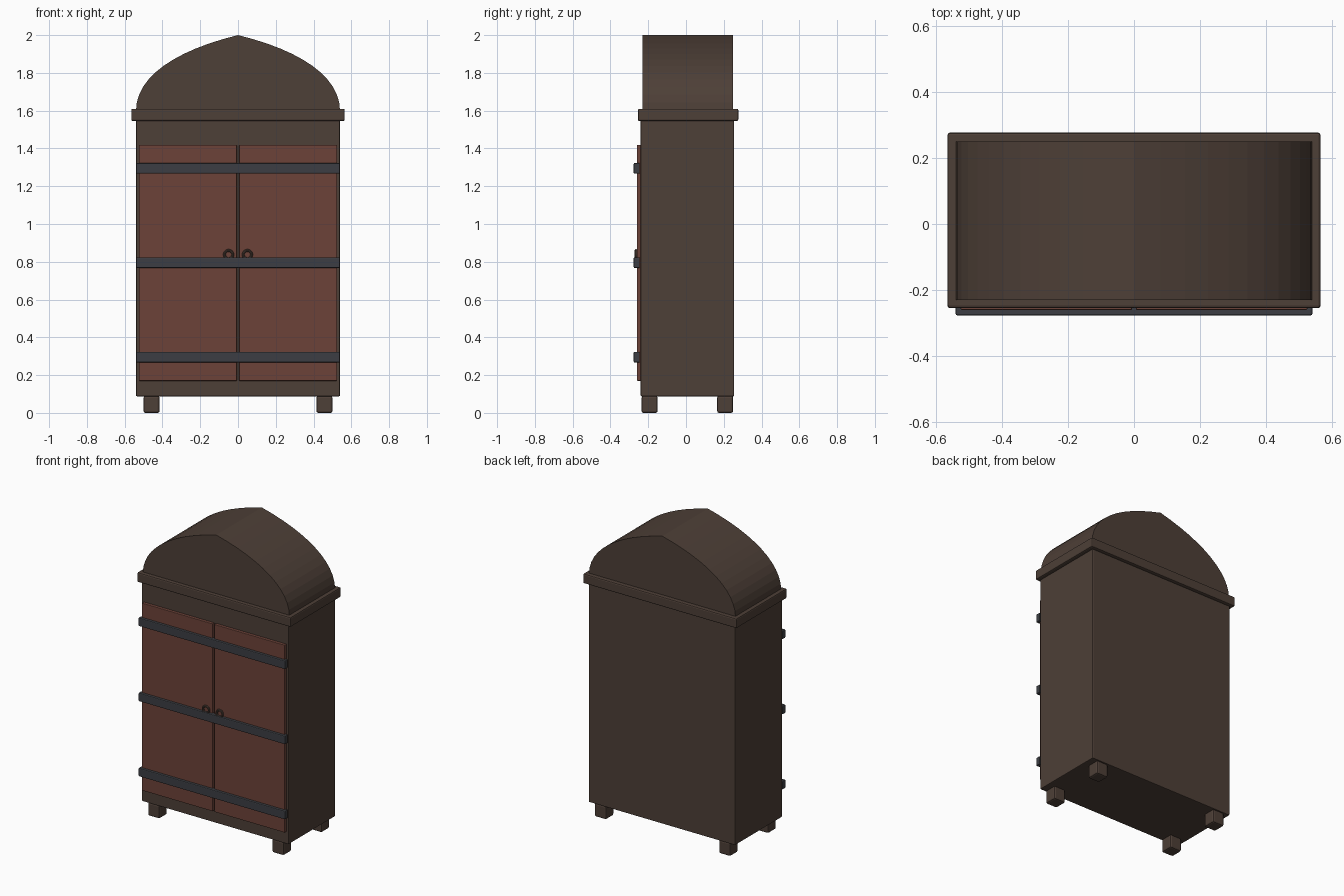
import bpy, bmesh, math
from mathutils import Vector

if "Cube" in bpy.data.objects:
    bpy.data.objects.remove(bpy.data.objects["Cube"])


def material(name, rgb):
    m = bpy.data.materials.new(name)
    m.diffuse_color = (*rgb, 1)
    m.use_nodes = True
    m.node_tree.nodes["Principled BSDF"].inputs["Base Color"].default_value = m.diffuse_color
    return m


WOOD = material("dark_wood", (0.075, 0.05, 0.038))
DOOR = material("red_wood", (0.15, 0.055, 0.04))
IRON = material("iron", (0.045, 0.048, 0.056))


def finish(name, bm, mat, bevel=0.0):
    bmesh.ops.recalc_face_normals(bm, faces=bm.faces)
    me = bpy.data.meshes.new(name)
    bm.to_mesh(me)
    bm.free()
    me.materials.append(mat)
    ob = bpy.data.objects.new(name, me)
    bpy.context.collection.objects.link(ob)
    if bevel:
        mod = ob.modifiers.new("bevel", "BEVEL")
        mod.width, mod.segments = bevel, 2
        mod.limit_method = "ANGLE"
        mod.angle_limit = math.radians(50)
    return ob


def box(name, x, y, z, mat, bevel=0.005):
    bm = bmesh.new()
    bmesh.ops.create_cube(bm, size=1)
    for v in bm.verts:
        v.co = Vector([(a + b) / 2 + c * (b - a) for c, (a, b) in zip(v.co, (x, y, z))])
    return finish(name, bm, mat, bevel)


# Carcass and cornice
box("cabinet_body", (-0.54, 0.54), (-0.24, 0.255), (0.088, 1.548), WOOD)
box("cornice", (-0.565, 0.565), (-0.255, 0.277), (1.545, 1.61), WOOD, 0.008)

# Pointed arch top: curved half profile, mirrored and extruded in depth
P = [Vector(p) for p in ((0.54, 1.60), (0.54, 1.78), (0.33, 1.92), (0.0, 2.0))]
N = 12
half = []
for i in range(N + 1):
    t = i / N
    half.append(P[0] * (1 - t) ** 3 + P[1] * 3 * t * (1 - t) ** 2
                + P[2] * 3 * t * t * (1 - t) + P[3] * t ** 3)
outline = half + [Vector((-p.x, p.y)) for p in reversed(half[:-1])]
bm = bmesh.new()
face = bm.faces.new([bm.verts.new((p.x, -0.23, p.y)) for p in outline])
ext = bmesh.ops.extrude_face_region(bm, geom=[face])
bmesh.ops.translate(bm, vec=(0, 0.48, 0),
                    verts=[g for g in ext["geom"] if isinstance(g, bmesh.types.BMVert)])
finish("arched_top", bm, WOOD)

for side, s in (("left", -1), ("right", 1)):
    # Doors
    box(f"{side}_door", sorted((s * 0.006, s * 0.525)), (-0.26, -0.235),
        (0.17, 1.418), DOOR, 0.003)
    # Ring handles
    bpy.ops.mesh.primitive_torus_add(location=(s * 0.05, -0.265, 0.838),
                                     rotation=(math.pi / 2, 0, 0),
                                     major_radius=0.022, minor_radius=0.007,
                                     major_segments=20, minor_segments=8)
    ring = bpy.context.object
    ring.name = f"{side}_ring_handle"
    ring.data.materials.append(WOOD)
    bpy.ops.object.shade_smooth_by_angle()
    # Feet
    for end, y in (("front", (-0.235, -0.15)), ("back", (0.165, 0.25))):
        box(f"{side}_{end}_foot", sorted((s * 0.415, s * 0.5)), y, (0, 0.09), WOOD, 0.01)

# Iron straps across the doors
for name, z in (("lower", 0.295), ("middle", 0.795), ("upper", 1.295)):
    box(f"{name}_strap", (-0.54, 0.54), (-0.277, -0.245), (z - 0.028, z + 0.028), IRON)
